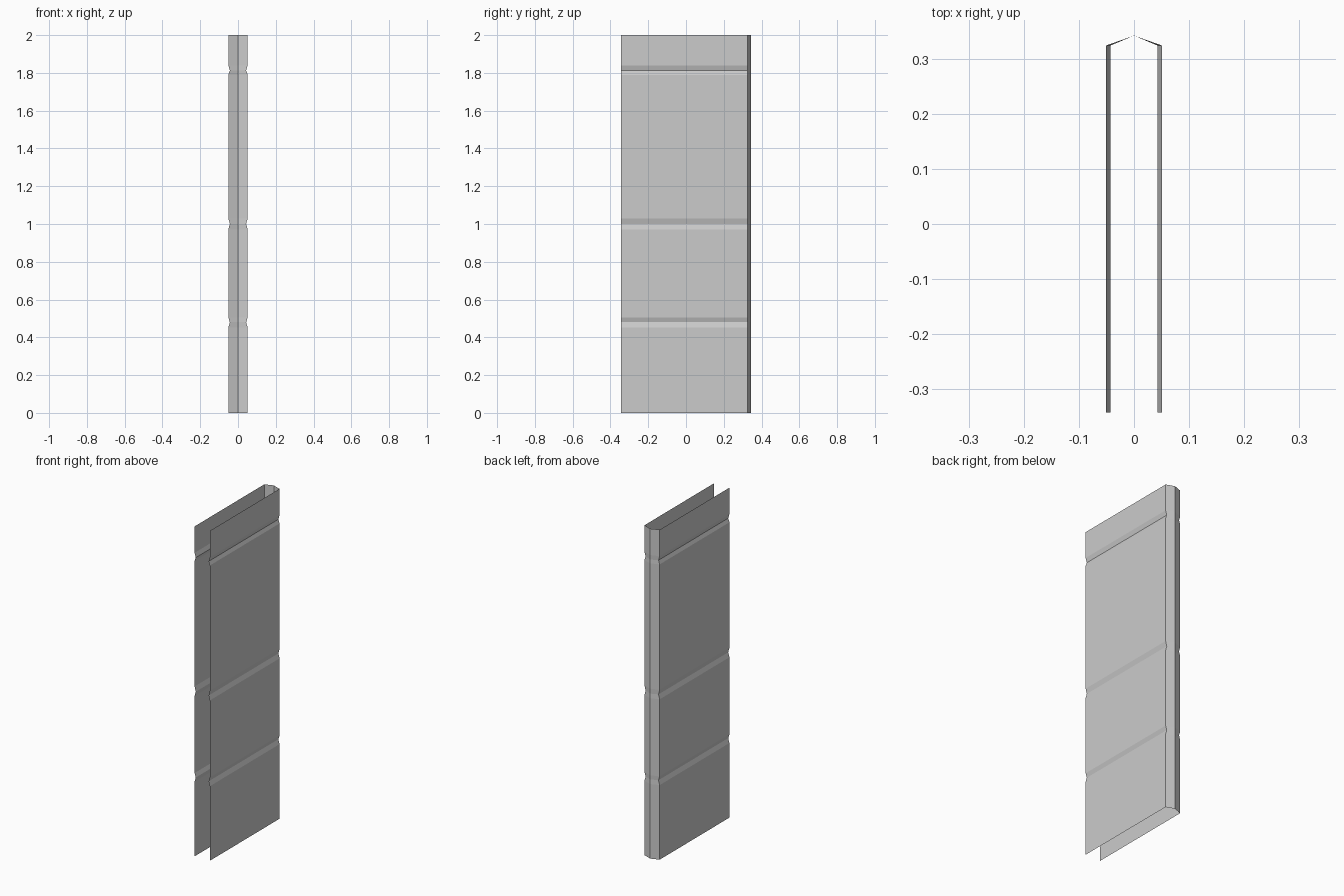
import bpy, bmesh

if "Cube" in bpy.data.objects:
    bpy.data.objects.remove(bpy.data.objects["Cube"])

OUTER, INNER = 0.051, 0.043        # half width of the panel and at the groove bottoms
FRONT, SHOULDER, RIDGE = -0.343, 0.325, 0.343
GROOVES = [(0.452, 0.48, 0.505), (0.972, 1.0, 1.03), (1.79, 1.813, 1.84)]

# Levels up the panel: height and half width
levels = [(0.0, OUTER)]
for low, mid, high in GROOVES:
    levels += [(low, OUTER), (mid, INNER), (high, OUTER)]
levels.append((2.0, OUTER))


def section(bm, z, w):
    """Open U-shaped cross-section with a shallow pointed back."""
    points = [(-w, FRONT), (-w, SHOULDER), (0, RIDGE), (w, SHOULDER), (w, FRONT)]
    return [bm.verts.new((x, y, z)) for x, y in points]


# Folded sheet: bridge each section to the next
bm = bmesh.new()
rows = [section(bm, z, w) for z, w in levels]
for a, b in zip(rows, rows[1:]):
    for i in range(len(a) - 1):
        bm.faces.new((a[i + 1], a[i], b[i], b[i + 1]))

mesh = bpy.data.meshes.new("folded_panel")
bm.to_mesh(mesh)
bm.free()
panel = bpy.data.objects.new("folded_panel", mesh)
bpy.context.collection.objects.link(panel)
